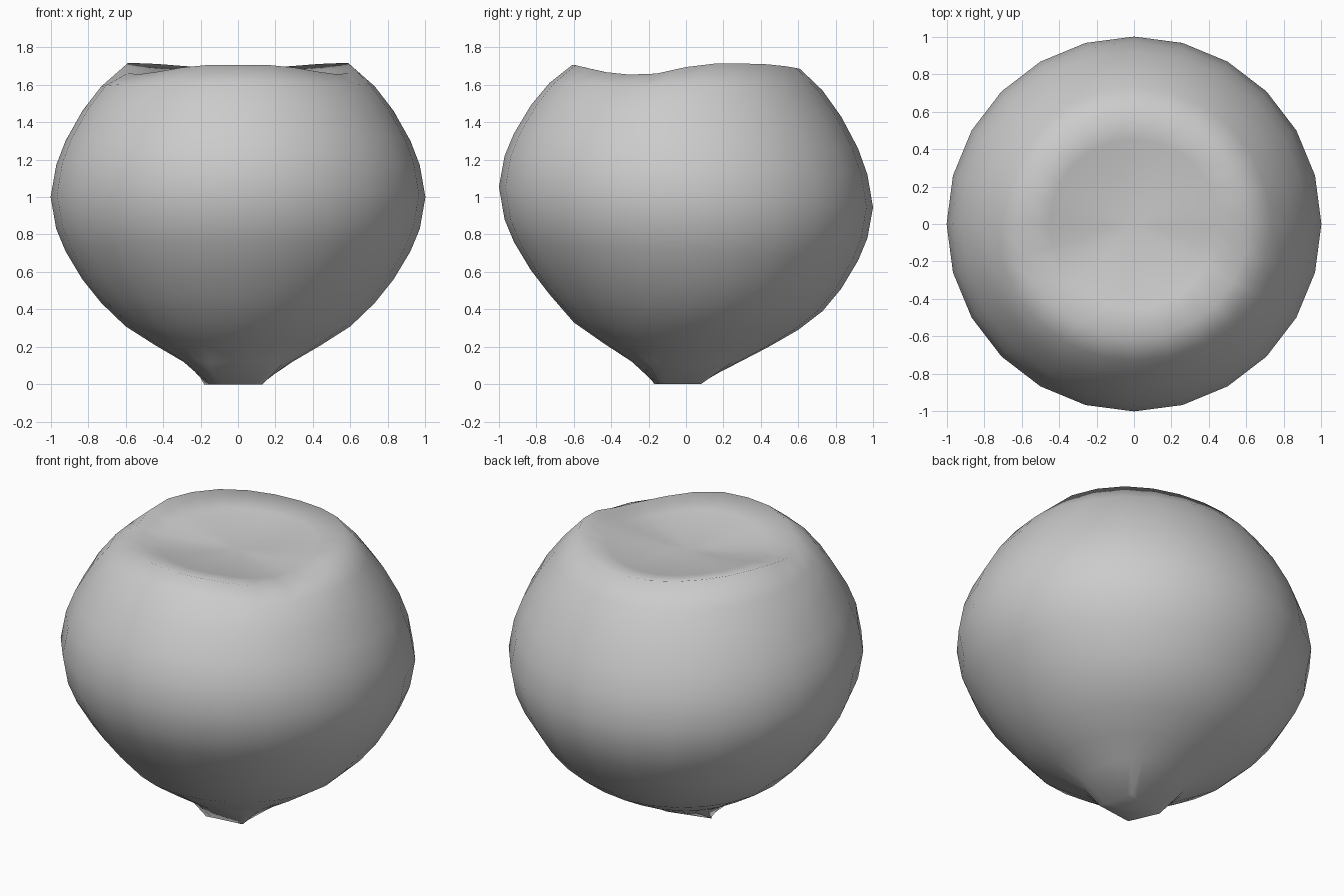
import bpy, bmesh, math

if "Cube" in bpy.data.objects:
    bpy.data.objects.remove(bpy.data.objects["Cube"])

SIDES = 24
# Each ring: radius, height, front-to-back tilt
RINGS = [
    (0.29, 0.12, 0.00),
    (0.44, 0.208, -0.01),
    (0.60, 0.31, -0.02),
    (0.73, 0.435, -0.045),
    (0.83, 0.56, -0.05),
    (0.92, 0.71, -0.05),
    (0.97, 0.83, -0.05),
    (1.00, 1.00, -0.055),
    (0.97, 1.17, -0.05),
    (0.92, 1.30, -0.04),
    (0.83, 1.46, -0.03),
    (0.73, 1.59, -0.02),
]
# Uneven four-cornered base, anticlockwise from front right
BASE = [(0.13, -0.14), (0.08, 0.08), (-0.18, 0.01), (-0.10, -0.17)]
# Wavy rim height from the front (-90 deg) round to the back (90 deg), mirrored
RIM = [1.705, 1.705, 1.69, 1.668, 1.655, 1.66, 1.695,
       1.714, 1.714, 1.71, 1.70, 1.69, 1.685]
# Shallow dimple inside the rim: radius, centre height, share of the rim wave
DIMPLE = [(0.61, 1.695, 1.0), (0.45, 1.66, 0.6), (0.28, 1.635, 0.3), (0.14, 1.622, 0.1)]

bm = bmesh.new()


def add_ring(r, height):
    ring = []
    for i in range(SIDES):
        a = math.radians(-90 + i * 360 / SIDES)
        ring.append(bm.verts.new((r * math.cos(a), r * math.sin(a),
                                  height(i, math.sin(a)))))
    return ring


# Base tip, spread evenly along the four base edges
base = []
for i in range(SIDES):
    k, t = divmod((i - 3) % SIDES, 6)
    (ax, ay), (bx, by) = BASE[k], BASE[(k + 1) % 4]
    base.append(bm.verts.new((ax + (bx - ax) * t / 6, ay + (by - ay) * t / 6, 0)))

# Fruit-like body
rings = [base] + [add_ring(r, lambda i, s: z + t * s) for r, z, t in RINGS]

# Rim and hollow crown
for r, z, w in DIMPLE:
    rings.append(add_ring(r, lambda i, s: z + w * (RIM[min(i, SIDES - i)] - 1.695)))

for lo, hi in zip(rings, rings[1:]):
    for i in range(SIDES):
        j = (i + 1) % SIDES
        bm.faces.new((lo[i], lo[j], hi[j], hi[i]))

# Closed base and dimple centre
bm.faces.new(base[::-1])
tip = bm.verts.new((0, 0, 1.62))
for i in range(SIDES):
    bm.faces.new((rings[-1][i], rings[-1][(i + 1) % SIDES], tip))

bmesh.ops.recalc_face_normals(bm, faces=bm.faces)
for f in bm.faces:
    f.smooth = True
mesh = bpy.data.meshes.new("fruit_body")
bm.to_mesh(mesh)
bm.free()
body = bpy.data.objects.new("fruit_body", mesh)
bpy.context.collection.objects.link(body)
